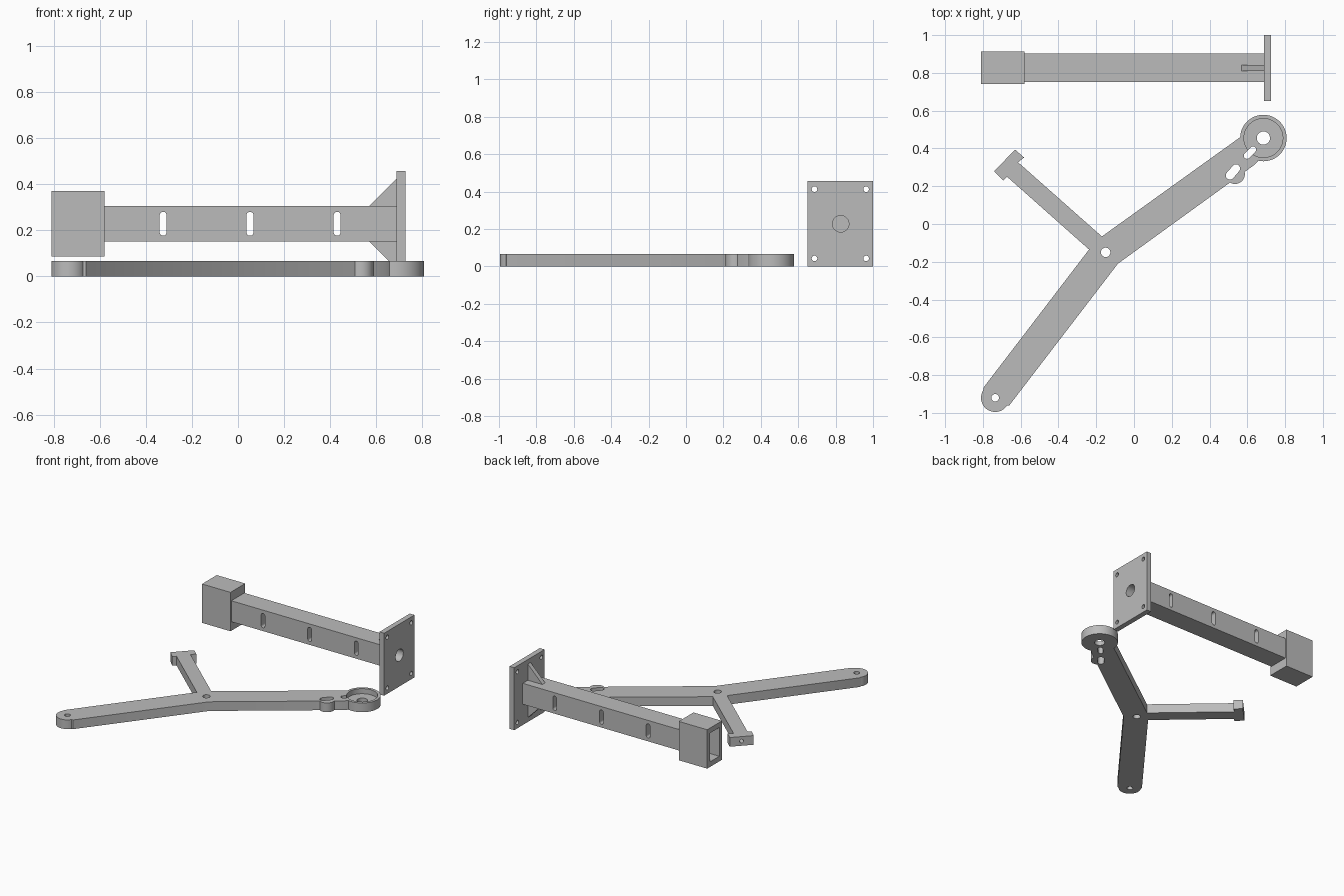
import bpy, bmesh, math
from mathutils import Vector

cube = bpy.data.objects.get("Cube")
if cube:
    bpy.data.objects.remove(cube, do_unlink=True)

grey = bpy.data.materials.new("plain grey")
grey.use_nodes = True
grey.diffuse_color = (0.5, 0.5, 0.5, 1)
grey.node_tree.nodes["Principled BSDF"].inputs["Base Color"].default_value = (0.5, 0.5, 0.5, 1)

# Ways to lay a flat profile (u, v) and its extrusion w into space
ALONG_X = lambda u, v, w: Vector((w, u, v))
ALONG_Y = lambda u, v, w: Vector((u, w, v))
ALONG_Z = lambda u, v, w: Vector((u, v, w))


def prism(name, points, low, high, place=ALONG_Z):
    """Extrude a closed profile from low to high."""
    bm = bmesh.new()
    bottom = [bm.verts.new(place(u, v, low)) for u, v in points]
    top = [bm.verts.new(place(u, v, high)) for u, v in points]
    bm.faces.new(bottom)
    bm.faces.new(top)
    for i in range(len(points)):
        j = (i + 1) % len(points)
        bm.faces.new((bottom[i], bottom[j], top[j], top[i]))
    bmesh.ops.recalc_face_normals(bm, faces=bm.faces)
    mesh = bpy.data.meshes.new(name)
    bm.to_mesh(mesh)
    bm.free()
    mesh.materials.append(grey)
    obj = bpy.data.objects.new(name, mesh)
    bpy.context.collection.objects.link(obj)
    return obj


def disc(u, v, r, n=48):
    return [(u + r * math.cos(math.tau * i / n), v + r * math.sin(math.tau * i / n)) for i in range(n)]


def slot(a, b, r, n=12):
    """Rounded slot outline between two end centres."""
    heading = math.atan2(b[1] - a[1], b[0] - a[0])
    points = []
    for (u, v), start in ((b, heading - math.pi / 2), (a, heading + math.pi / 2)):
        for i in range(n + 1):
            t = start + math.pi * i / n
            points.append((u + r * math.cos(t), v + r * math.sin(t)))
    return points


def rect(u0, u1, v0, v1):
    return [(u0, v0), (u1, v0), (u1, v1), (u0, v1)]


def combine(target, tool, operation):
    mod = target.modifiers.new(operation.lower(), "BOOLEAN")
    mod.operation = operation
    mod.solver = "EXACT"
    mod.object = tool
    bpy.context.view_layer.objects.active = target
    bpy.ops.object.modifier_apply(modifier=mod.name)
    bpy.data.objects.remove(tool, do_unlink=True)


def cut(target, *args):
    combine(target, prism("cutter", *args), "DIFFERENCE")


# Three-way arm with its T-shaped tip
THICK = 0.067
RING = (0.685, 0.455)
END = (-0.735, -0.92)
PIVOT = (-0.15, -0.15)
outline = [
    (-0.085, -0.21), (-0.66, -0.96), (-0.69, -0.965), (-0.80, -0.89), (-0.796, -0.865),
    (-0.238, -0.135), (-0.672, 0.25), (-0.693, 0.23), (-0.741, 0.278), (-0.63, 0.394),
    (-0.582, 0.352), (-0.614, 0.327), (-0.17, -0.066), (0.567, 0.463), (0.66, 0.5),
    (0.68, 0.36), (0.64, 0.315),
]
arm = prism("three_way_arm", outline, 0, THICK)

# Round end, cup and slot boss
for u, v, r in ((*END, 0.075), (*RING, 0.123), (0.535, 0.264, 0.052)):
    combine(arm, prism("round_pad", disc(u, v, r), 0, THICK), "UNION")

# Cup recess, holes and slots
cut(arm, disc(*RING, 0.103), 0.03, 0.1)
for u, v, r in ((*RING, 0.035), (*PIVOT, 0.025), (*END, 0.02)):
    cut(arm, disc(u, v, r, 32), -0.1, 0.2)
cut(arm, slot((0.508, 0.257), (0.540, 0.294), 0.022), -0.1, 0.2)
cut(arm, slot((0.598, 0.362), (0.630, 0.394), 0.017), -0.1, 0.2)

# Screw hole in the T-shaped tip
tip = Vector((-0.685, 0.336, THICK / 2))
out = Vector((-0.74, 0.67, 0)).normalized()
side = Vector((-out.y, out.x, 0))
cut(arm, disc(0, 0, 0.014, 24), -0.09, 0.05,
    lambda u, v, w: tip + side * u + Vector((0, 0, v)) + out * w)

# Square post with three through slots
MID_Y, MID_Z = 0.827, 0.228
post = prism("post", rect(0.752, 0.902, 0.152, 0.305), -0.58, 0.688, ALONG_X)
for x in (-0.325, 0.052, 0.43):
    cut(post, slot((x, MID_Z - 0.037), (x, MID_Z + 0.037), 0.015), 0.6, 1.1, ALONG_Y)

# Socket block with an open pocket
socket = prism("socket_block", rect(0.742, 0.912, 0.086, 0.37), -0.81, -0.58, ALONG_X)
cut(socket, rect(0.772, 0.882, 0.123, 0.333), -0.9, -0.61, ALONG_X)

# Mounting plate with corner holes and a centre bore
plate = prism("mounting_plate", rect(0.65, 1.0, 0, 0.456), 0.688, 0.726, ALONG_X)
for y in (0.687, 0.963):
    for z in (0.043, 0.413):
        cut(plate, disc(y, z, 0.015, 24), 0.6, 0.8, ALONG_X)
cut(plate, disc(MID_Y, MID_Z, 0.044), 0.6, 0.8, ALONG_X)
cut(post, disc(MID_Y, MID_Z, 0.044), 0.5, 0.8, ALONG_X)

# Triangular braces above and below the post
for name, sign in (("upper_brace", 1), ("lower_brace", -1)):
    prism(name, [(0.57, MID_Z + sign * 0.077), (0.688, MID_Z + sign * 0.077),
                 (0.688, MID_Z + sign * 0.195)], 0.811, 0.843, ALONG_Y)

# Smooth the round walls, keep the edges crisp
for obj in (arm, post, plate):
    bpy.ops.object.select_all(action="DESELECT")
    obj.select_set(True)
    bpy.context.view_layer.objects.active = obj
    bpy.ops.object.shade_smooth_by_angle(angle=math.radians(30))
